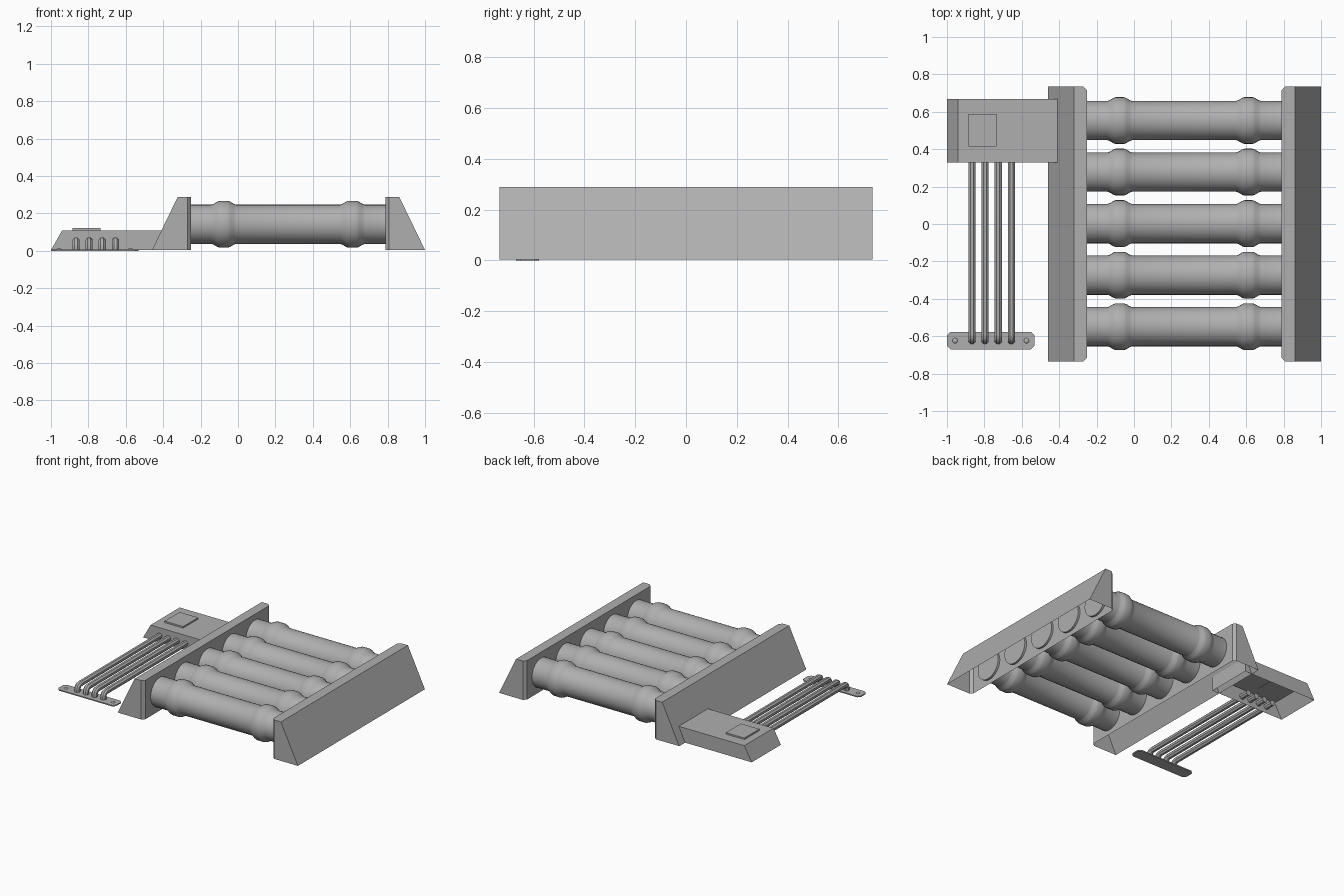
import bpy, bmesh, math

if "Cube" in bpy.data.objects:
    bpy.data.objects.remove(bpy.data.objects["Cube"])

# Shared mid-dark grey
grey = bpy.data.materials.new("dark_grey")
grey.diffuse_color = (0.43, 0.43, 0.43, 1)
grey.use_nodes = True
grey.node_tree.nodes["Principled BSDF"].inputs["Base Color"].default_value = grey.diffuse_color


def add_mesh(name, bm, smooth=0):
    bmesh.ops.recalc_face_normals(bm, faces=bm.faces)
    me = bpy.data.meshes.new(name)
    bm.to_mesh(me)
    bm.free()
    me.materials.append(grey)
    ob = bpy.data.objects.new(name, me)
    bpy.context.collection.objects.link(ob)
    if smooth:
        bpy.ops.object.select_all(action='DESELECT')
        ob.select_set(True)
        bpy.context.view_layer.objects.active = ob
        bpy.ops.object.shade_smooth_by_angle(angle=math.radians(smooth))
    return ob


def skin(bm, rings):
    """Bridge consecutive vertex rings and cap both ends."""
    for p, q in zip(rings, rings[1:]):
        for k in range(len(p)):
            m = (k + 1) % len(p)
            bm.faces.new((p[k], p[m], q[m], q[k]))
    bm.faces.new(rings[0])
    bm.faces.new(rings[-1])


def loft(name, low, high, z0, z1, bottom=False):
    """Join two outlines at different heights, capped on top."""
    bm = bmesh.new()
    a = [bm.verts.new((x, y, z0)) for x, y in low]
    b = [bm.verts.new((x, y, z1)) for x, y in high]
    n = len(a)
    for i in range(n):
        j = (i + 1) % n
        bm.faces.new((a[i], a[j], b[j], b[i]))
    bm.faces.new(b)
    if bottom:
        bm.faces.new(a[::-1])
    return add_mesh(name, bm)


def rect(x0, x1, y0, y1, c=0.0):
    if c == 0:
        return [(x0, y0), (x1, y0), (x1, y1), (x0, y1)]
    return [(x0 + c, y0), (x1 - c, y0), (x1, y0 + c), (x1, y1 - c),
            (x1 - c, y1), (x0 + c, y1), (x0, y1 - c), (x0, y0 + c)]


def lathe_x(name, profile, y, z, segs=32):
    """Revolve (x, radius) points about an axis along x."""
    bm = bmesh.new()
    angles = [2 * math.pi * k / segs for k in range(segs)]
    skin(bm, [[bm.verts.new((x, y + r * math.cos(t), z + r * math.sin(t)))
               for t in angles] for x, r in profile])
    return add_mesh(name, bm, 30)


# Sloped side walls: hollow shells, open underneath, chamfered inner corners
def wall(name, outer_low, outer_high, inner, s):
    def outline(outer):
        h, c = 0.735, 0.02
        return [(outer, -h), (inner - s * c, -h), (inner, -h + c),
                (inner, h - c), (inner - s * c, h), (outer, h)]
    loft(name, outline(outer_low), outline(outer_high), 0.004, 0.289)


wall("left_wall", -0.46, -0.322, -0.25, 1)
wall("right_wall", 1.0, 0.862, 0.788, -1)

# Five large tubes with softly rounded collars
R, C = 0.105, 0.125
collar = [(-0.066, R), (-0.054, R + 0.004), (-0.034, C - 0.004), (-0.022, C)]
collar += [(-x, r) for x, r in reversed(collar)]
tube = [(-0.262, R)]
for cx in (-0.076, 0.612):
    tube += [(cx + x, r) for x, r in collar]
tube.append((0.803, R))
for i in range(5):
    lathe_x(f"tube_{i + 1}", tube, 0.553 - 0.2755 * i, 0.142)

# Control box (hollow) and its raised panel
loft("control_box", rect(-1.0, -0.403, 0.33, 0.667),
     rect(-0.94, -0.403, 0.33, 0.667), 0.004, 0.11)
panel = rect(-0.885, -0.735, 0.415, 0.588)
loft("control_panel", panel, panel, 0.108, 0.121, True)

# Foot plate with two low domed bolts
plate = rect(-1.0, -0.532, -0.67, -0.578, 0.018)
loft("foot_plate", plate, plate, 0.0, 0.008, True)
for k, x in enumerate((-0.957, -0.575)):
    bm = bmesh.new()
    skin(bm, [[bm.verts.new((x + r * math.cos(t), -0.624 + r * math.sin(t), z))
               for t in (2 * math.pi * s / 16 for s in range(16))]
              for r, z in ((0.015, 0.007), (0.012, 0.011), (0.008, 0.013), (0.003, 0.014))])
    add_mesh(f"plate_bolt_{k + 1}", bm, 60)

# Four thin faceted pipes from the box, bending down into the plate
bend, steps = 0.03, 5
path = [(0.40, 0.052)]
for k in range(steps + 1):
    t = math.pi / 2 * k / steps
    path.append((-0.622 + bend - bend * math.sin(t), 0.052 - bend + bend * math.cos(t)))
path.append((-0.622, 0.004))
segs, r = 8, 0.0205
for i in range(4):
    x = -0.866 + 0.07 * i
    bm = bmesh.new()
    rings = []
    for k, (y, z) in enumerate(path):
        t = math.pi / 2 * min(max((k - 1) / steps, 0), 1)
        ring = []
        for s in range(segs):
            a = 2 * math.pi * (s + 0.5) / segs
            u = r * math.sin(a)
            ring.append(bm.verts.new((x + r * math.cos(a), y - u * math.sin(t),
                                      z + u * math.cos(t))))
        rings.append(ring)
    skin(bm, rings)
    add_mesh(f"pipe_{i + 1}", bm, 30)
